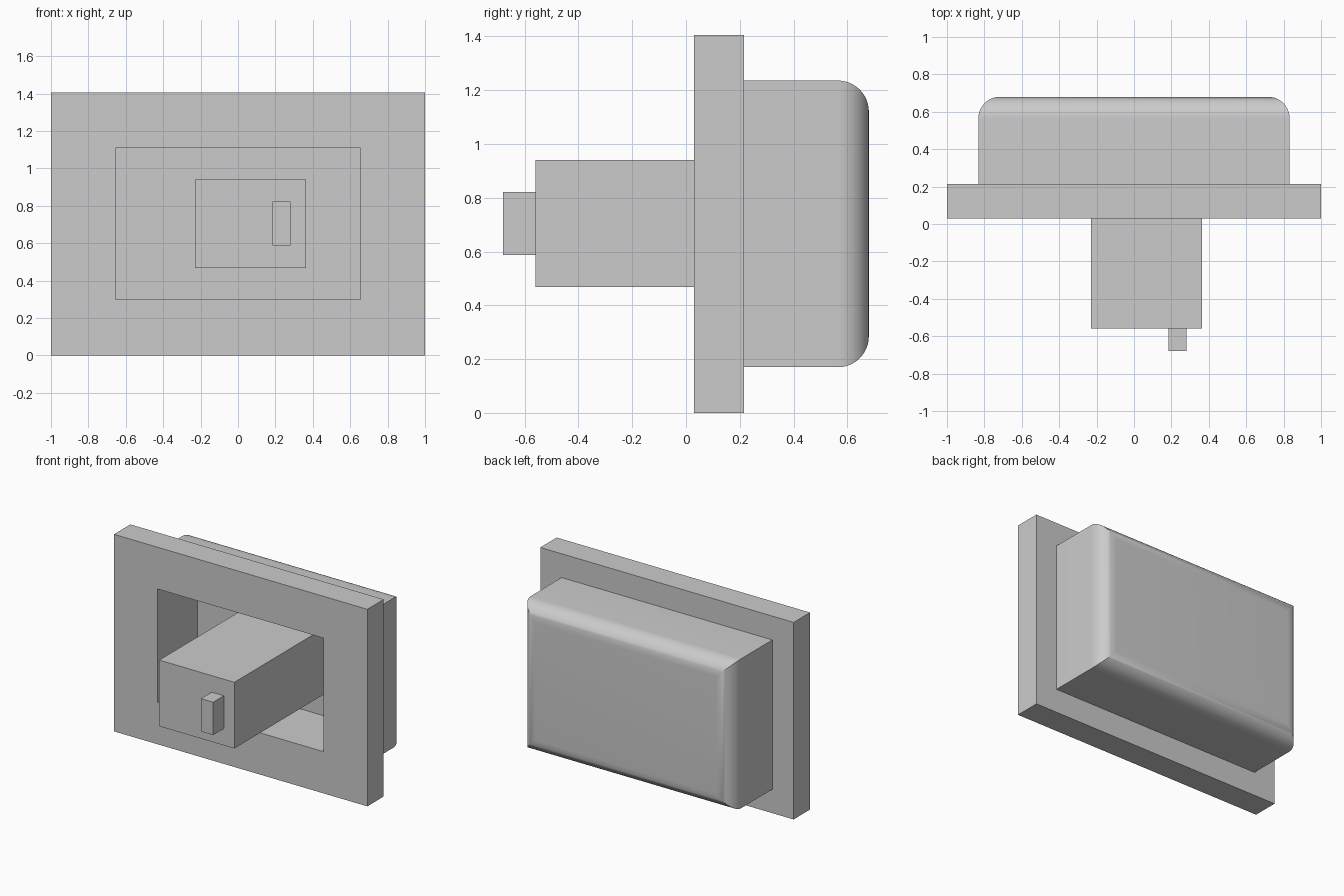
import bpy
import bmesh
from math import sin, cos, pi, radians

cube = bpy.data.objects.get("Cube")
if cube:
    bpy.data.objects.remove(cube, do_unlink=True)

grey = bpy.data.materials.new("plain grey")
grey.use_nodes = True
GREY = (0.6, 0.6, 0.6, 1)
grey.diffuse_color = GREY
grey.node_tree.nodes["Principled BSDF"].inputs["Base Color"].default_value = GREY

MID_Z = 0.703


def finish(bm, name):
    bmesh.ops.recalc_face_normals(bm, faces=bm.faces)
    mesh = bpy.data.meshes.new(name)
    bm.to_mesh(mesh)
    bm.free()
    mesh.materials.append(grey)
    obj = bpy.data.objects.new(name, mesh)
    bpy.context.collection.objects.link(obj)
    return obj


def loft(name, loops, closed=False):
    """Join concentric rectangles (half width, half height, y) into a skin."""
    bm = bmesh.new()
    rings = [[bm.verts.new((sx * w, y, MID_Z + sz * h))
              for sx, sz in ((-1, -1), (1, -1), (1, 1), (-1, 1))]
             for w, h, y in loops]
    following = rings[1:] + (rings[:1] if closed else [])
    for a, b in zip(rings, following):
        for i in range(4):
            j = (i + 1) % 4
            bm.faces.new((a[i], a[j], b[j], b[i]))
    if not closed:
        bm.faces.new(rings[0])
        bm.faces.new(rings[-1])
    return finish(bm, name)


def box(name, x, y, z):
    bm = bmesh.new()
    bmesh.ops.create_cube(bm, size=1)
    for v in bm.verts:
        v.co = [lo + (c + 0.5) * (hi - lo) for c, (lo, hi) in zip(v.co, (x, y, z))]
    return finish(bm, name)


HOLE = (0.655, 0.405)
OUTER = (1.0, MID_Z)
BODY = (0.832, 0.533)
FRONT, BACK, FLOOR, END, RADIUS = 0.03, 0.215, 0.48, 0.68, 0.115

# Wide front frame with a rectangular opening
loft("front_frame", [(*HOLE, FRONT), (*OUTER, FRONT),
                     (*OUTER, BACK), (*HOLE, BACK)], closed=True)

# Hollow housing behind the frame, rounded around its back face
rounded = []
for i in range(13):
    a = pi / 2 * i / 12
    inset = RADIUS * (1 - cos(a))
    rounded.append((BODY[0] - inset, BODY[1] - inset, END - RADIUS * (1 - sin(a))))
housing = loft("housing", [(*HOLE, FLOOR), (*HOLE, BACK), (*BODY, BACK)] + rounded)

bpy.ops.object.select_all(action="DESELECT")
housing.select_set(True)
bpy.context.view_layer.objects.active = housing
bpy.ops.object.shade_smooth_by_angle(angle=radians(30))

# Plunger standing on the cavity floor, with a small tab on its front
box("plunger", (-0.23, 0.363), (-0.56, FLOOR + 0.01), (0.468, 0.94))
box("tab", (0.184, 0.28), (-0.68, -0.56), (0.587, 0.822))
